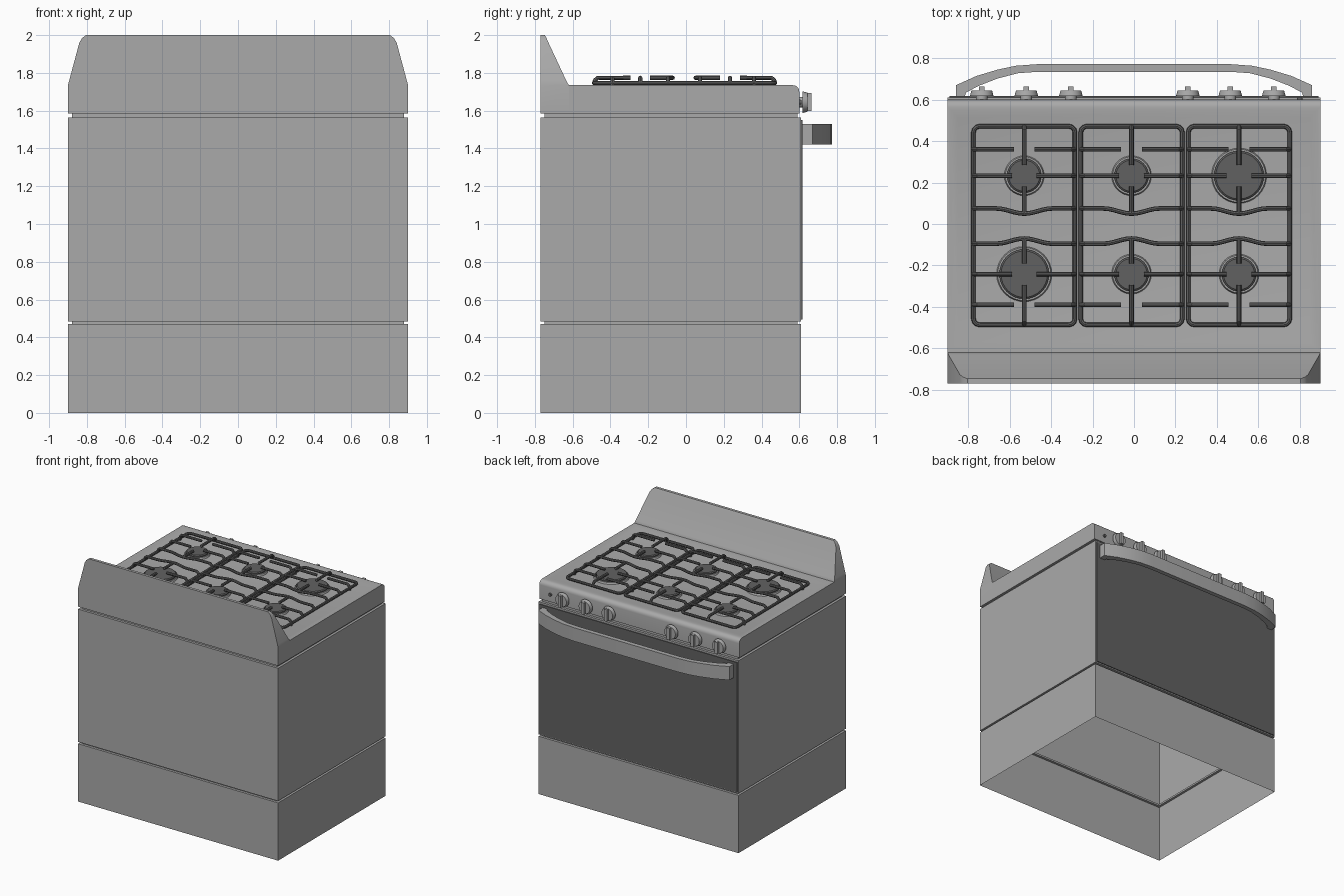
import bpy, bmesh, math
from mathutils import Matrix

if "Cube" in bpy.data.objects:
    bpy.data.objects.remove(bpy.data.objects["Cube"])


def material(name, value):
    m = bpy.data.materials.new(name)
    m.use_nodes = True
    col = (value, value, value, 1)
    m.diffuse_color = col
    m.node_tree.nodes["Principled BSDF"].inputs["Base Color"].default_value = col
    return m


ENAMEL = material("grey enamel", 0.4)
DARK = material("dark iron and glass", 0.12)


def finish(name, bm, mat, smooth=False):
    bmesh.ops.recalc_face_normals(bm, faces=bm.faces)
    me = bpy.data.meshes.new(name)
    bm.to_mesh(me)
    bm.free()
    ob = bpy.data.objects.new(name, me)
    bpy.context.collection.objects.link(ob)
    me.materials.append(mat)
    if smooth:
        shade(ob)
    return ob


def shade(ob):
    bpy.ops.object.select_all(action='DESELECT')
    ob.select_set(True)
    bpy.context.view_layer.objects.active = ob
    bpy.ops.object.shade_smooth_by_angle(angle=math.radians(35))


def loft(name, rings, mat, cap_top=False, smooth=False):
    """Rectangular rings (z, half width, back y, front y) joined by walls."""
    bm = bmesh.new()
    loops = [[bm.verts.new((x, y, z)) for x, y in ((-w, b), (w, b), (w, f), (-w, f))]
             for z, w, b, f in rings]
    for lo, hi in zip(loops, loops[1:]):
        for i in range(4):
            j = (i + 1) % 4
            bm.faces.new((lo[i], lo[j], hi[j], hi[i]))
    if cap_top:
        bm.faces.new(loops[-1])
    return finish(name, bm, mat, smooth)


def add_box(bm, x, y, z):
    mat = Matrix.Translation([(a + b) / 2 for a, b in (x, y, z)])
    size = [b - a for a, b in (x, y, z)]
    bmesh.ops.create_cube(bm, size=1, matrix=mat @ Matrix.Diagonal(size + [1]))


def add_disc(bm, pos, r1, r2, depth, along_y=False, segments=32):
    rot = Matrix.Rotation(math.radians(-90), 4, 'X') if along_y else Matrix()
    bmesh.ops.create_cone(bm, cap_ends=True, segments=segments, radius1=r1, radius2=r2,
                          depth=depth, matrix=Matrix.Translation(pos) @ rot
                          @ Matrix.Translation((0, 0, depth / 2)))


def rods(name, paths, radius, mat):
    """Round bars along polylines; each path is (points, closed)."""
    cu = bpy.data.curves.new(name, 'CURVE')
    cu.dimensions = '3D'
    cu.bevel_depth = radius
    cu.bevel_resolution = 2
    cu.use_fill_caps = True
    for pts, closed in paths:
        sp = cu.splines.new('POLY')
        sp.points.add(len(pts) - 1)
        for p, co in zip(sp.points, pts):
            p.co = (*co, 1)
        sp.use_cyclic_u = closed
    ob = bpy.data.objects.new(name, cu)
    bpy.context.collection.objects.link(ob)
    cu.materials.append(mat)
    bpy.ops.object.select_all(action='DESELECT')
    ob.select_set(True)
    bpy.context.view_layer.objects.active = ob
    bpy.ops.object.convert(target='MESH')
    shade(bpy.context.view_layer.objects.active)


# Hollow body with two recessed seams, open underneath
W, BACK, FRONT = 0.9, -0.77, 0.61
full, seam = (W, BACK, FRONT), (W - 0.02, BACK + 0.02, FRONT - 0.02)
loft("body_shell", [(0, *full), (0.47, *full), (0.47, *seam), (0.485, *seam),
                    (0.485, *full), (1.565, *full), (1.565, *seam),
                    (1.585, *seam), (1.585, W, BACK, 0.6)], ENAMEL)

# Dark oven door
bm = bmesh.new()
add_box(bm, (-0.89, 0.89), (FRONT, FRONT + 0.007), (0.495, 1.55))
finish("oven_door", bm, DARK)

# Cooktop: rounded front edge and a shallow sunken pan
bm = bmesh.new()
add_box(bm, (-W, W), (-0.62, 0.6), (1.585, 1.735))
bmesh.ops.delete(bm, geom=[f for f in bm.faces if f.normal.z < -0.5], context='FACES_ONLY')
edge = [e for e in bm.edges if all(v.co.y > 0.5 and v.co.z > 1.7 for v in e.verts)]
bmesh.ops.bevel(bm, geom=edge, offset=0.035, segments=5, profile=0.5, affect='EDGES')
bm.normal_update()
top = [max(bm.faces, key=lambda f: f.normal.z * f.calc_area())]
bmesh.ops.inset_region(bm, faces=top, thickness=0.02)
bmesh.ops.inset_region(bm, faces=top, thickness=0.05, depth=-0.008)
finish("cooktop", bm, ENAMEL, True)

# Backsplash, leaning forward at its foot and cut back at the ends
levels = [(1.585, 0.9, -0.62), (1.735, 0.9, -0.62), (1.755, 0.895, -0.632),
          (1.96, 0.84, -0.728), (1.985, 0.825, -0.739), (2.0, 0.805, -0.747)]
loft("backsplash", [(z, w, BACK, f) for z, w, f in levels], ENAMEL, True, True)

# Bowed door handle
outer = [(0.86, 0.61), (0.86, 0.67), (0.76, 0.715), (0.66, 0.745), (0.57, 0.764), (0.46, 0.772)]
inner = [(0.46, 0.735), (0.56, 0.728), (0.66, 0.702), (0.75, 0.667), (0.81, 0.635), (0.82, 0.61)]
bm = bmesh.new()
low, high = [[[bm.verts.new((s * x, y, z)) for x, y in outer + inner[::1]]
              for s in (1, -1)] for z in (1.42, 1.53)]
n = len(outer)
count = 2 * n
for side in (0, 1):
    a, b = low[side], high[side]
    for i in range(count):
        j = (i + 1) % count
        if i != n - 1:
            bm.faces.new((a[i], a[j], b[j], b[i]))
    for ring in (a, b):
        for i in range(n - 1):
            bm.faces.new((ring[i], ring[i + 1], ring[count - 2 - i], ring[count - 1 - i]))
for i in (n - 1, n):
    bm.faces.new((low[0][i], low[1][i], high[1][i], high[0][i]))
for ring in (low, high):
    bm.faces.new((ring[0][n - 1], ring[1][n - 1], ring[1][n], ring[0][n]))
finish("door_handle", bm, ENAMEL, True)

# Control knobs with a grip ridge, and the igniter button
for k, x in enumerate((-0.735, -0.52, -0.305, 0.26, 0.465, 0.675)):
    bm = bmesh.new()
    z = 1.645
    add_disc(bm, (x, 0.595, z), 0.028, 0.028, 0.03, True)
    add_disc(bm, (x, 0.618, z), 0.057, 0.05, 0.026, True)
    add_box(bm, (x - 0.013, x + 0.013), (0.64, 0.665), (z - 0.048, z + 0.048))
    finish(f"knob_{k + 1}", bm, ENAMEL, True)
bm = bmesh.new()
add_disc(bm, (0.8, 0.597, 1.645), 0.014, 0.012, 0.014, True, 16)
finish("igniter_button", bm, DARK, True)

# Burners: grey ring with a dark cap
COLUMNS, ROWS = (-0.53, -0.012, 0.507), (-0.242, 0.233)
for i, cx in enumerate(COLUMNS):
    for j, cy in enumerate(ROWS):
        r = 0.12 if (i, j) in ((0, 0), (2, 1)) else 0.083
        bm = bmesh.new()
        add_disc(bm, (cx, cy, 1.725), r + 0.014, r + 0.008, 0.015)
        finish(f"burner_ring_{i}_{j}", bm, ENAMEL, True)
        bm = bmesh.new()
        add_disc(bm, (cx, cy, 1.735), r, r, 0.014)
        add_disc(bm, (cx, cy, 1.749), r, r - 0.008, 0.006)
        finish(f"burner_cap_{i}_{j}", bm, DARK, True)

# Pan supports: rounded frame, raised fingers and two wavy cross bars
LOW, HIGH, HALF, Y0, Y1 = 1.746, 1.774, 0.245, -0.487, 0.472


def finger(start, end):
    """Bar that rises from the frame at start and runs level to end."""
    (x0, y0), (x1, y1) = start, end
    d = math.hypot(x1 - x0, y1 - y0)
    ux, uy = (x1 - x0) / d, (y1 - y0) / d
    rise = [(0, LOW), (0.006, HIGH - 0.012), (0.02, HIGH), (d, HIGH)]
    return [(x0 + ux * t, y0 + uy * t, z) for t, z in rise], False


for k, cx in enumerate(COLUMNS):
    r, frame = 0.03, []
    for q, (sx, y) in enumerate(((1, Y1), (-1, Y1), (-1, Y0), (1, Y0))):
        px, py = cx + sx * (HALF - r), y - math.copysign(r, y)
        for t in range(4):
            a = math.radians(90 * q + 30 * t)
            frame.append((px + r * math.cos(a), py + r * math.sin(a), LOW))
    paths = [(frame, True)]
    for s in (-1, 1):
        for y, gap in ((0.36, 0.05), (0.233, 0.06), (-0.242, 0.06), (-0.39, 0.05)):
            paths.append(finger((cx + s * HALF, y), (cx + s * gap, y)))
    for y, bend in ((0.075, -0.025), (-0.095, 0.025)):
        bar = [(cx - HALF, y, LOW), (cx - HALF + 0.006, y, HIGH - 0.012)]
        for t in range(-10, 11):
            f = t / 10
            wave = 0.5 + 0.5 * math.cos(min(1, abs(f) / 0.6) * math.pi)
            bar.append((cx + f * (HALF - 0.02), y + bend * wave, HIGH))
        bar += [(cx + HALF - 0.006, y, HIGH - 0.012), (cx + HALF, y, LOW)]
        paths.append((bar, False))
    paths += [finger((cx, Y1), (cx, 0.285)), finger((cx, Y0), (cx, -0.295))]
    for y0, y1 in ((0.18, 0.05), (-0.07, -0.19)):
        paths.append(([(cx, y0, HIGH), (cx, y1, HIGH)], False))
    # feet
    for sx in (-1, 1):
        for y in (0.36, -0.39):
            x = cx + sx * HALF
            paths.append(([(x, y, LOW), (x, y, 1.73)], False))
    rods(f"pan_support_{k + 1}", paths, 0.011, DARK)
